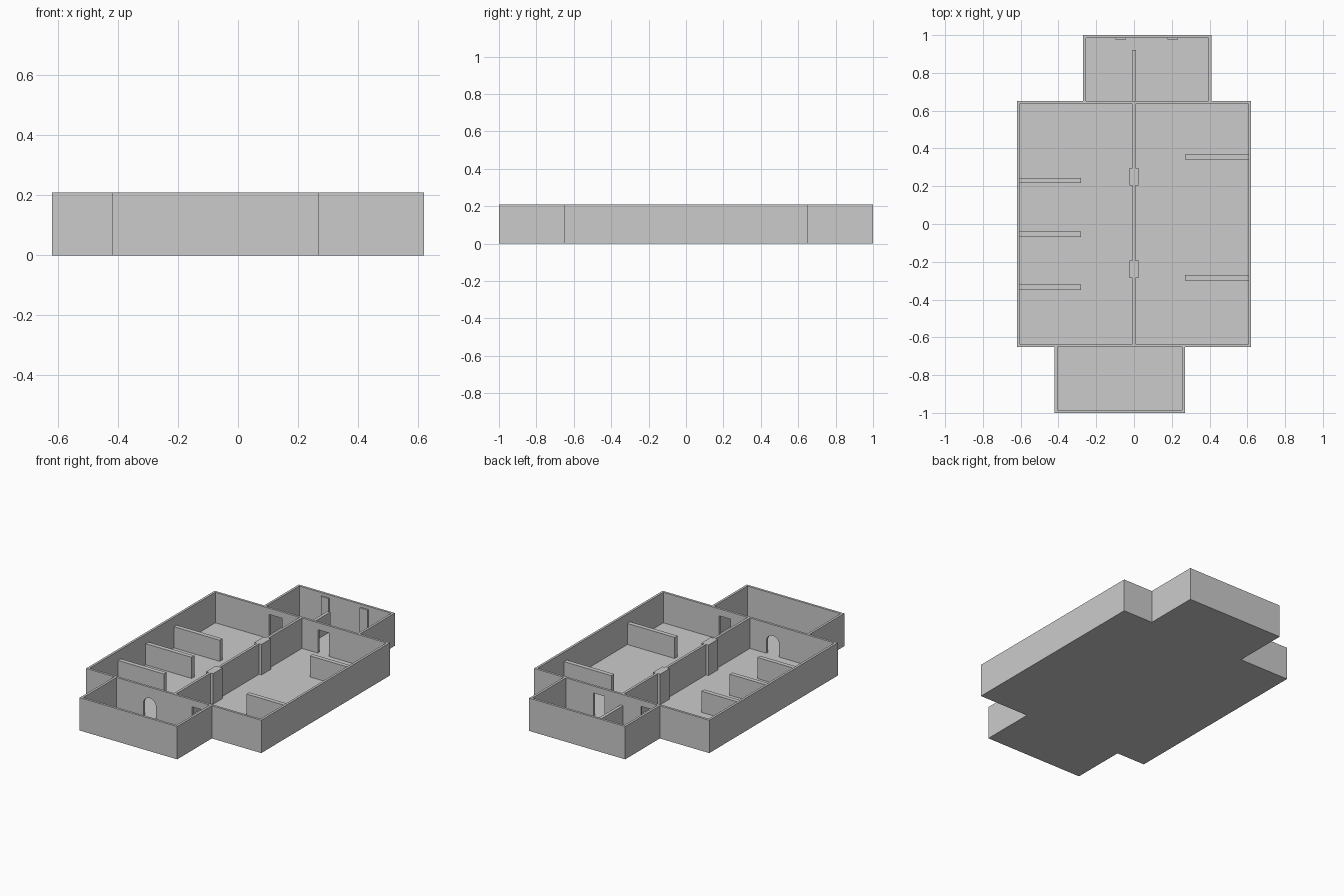
import bpy, bmesh, math

if "Cube" in bpy.data.objects:
    bpy.data.objects.remove(bpy.data.objects["Cube"])

H, T, F = 0.21, 0.015, 0.015   # wall top, wall thickness, floor thickness


def prism(name, pts, vec):
    """Extrude a closed planar outline along a vector."""
    bm = bmesh.new()
    face = bm.faces.new([bm.verts.new(p) for p in pts])
    ext = bmesh.ops.extrude_face_region(bm, geom=[face])
    bmesh.ops.translate(bm, vec=vec, verts=[g for g in ext["geom"] if isinstance(g, bmesh.types.BMVert)])
    bmesh.ops.recalc_face_normals(bm, faces=bm.faces)
    me = bpy.data.meshes.new(name)
    bm.to_mesh(me)
    bm.free()
    ob = bpy.data.objects.new(name, me)
    bpy.context.collection.objects.link(ob)
    return ob


def box(name, x0, x1, y0, y1, z0=F, z1=H):
    return prism(name, [(x0, y0, z0), (x1, y0, z0), (x1, y1, z0), (x0, y1, z0)], (0, 0, z1 - z0))


def door(cx, width, top, arched=False):
    """Doorway notch as (x, z) points, left to right."""
    r = width / 2
    if not arched:
        return [(cx - r, F), (cx - r, top), (cx + r, top), (cx + r, F)]
    arc = [math.pi * (1 - i / 12) for i in range(13)]
    return [(cx - r, F)] + [(cx + r * math.cos(a), top - r + r * math.sin(a)) for a in arc] + [(cx + r, F)]


def door_wall(name, y, doors):
    """Cross wall with doorways cut up from the floor."""
    pts = [(-0.62, F)] + [p for d in doors for p in d] + [(0.62, F), (0.62, H), (-0.62, H)]
    prism(name, [(x, y, z) for x, z in pts], (0, T, 0))


# Floor slab following the whole footprint
plan = [(-0.42, -1), (0.27, -1), (0.27, -0.65), (0.62, -0.65), (0.62, 0.65), (0.41, 0.65),
        (0.41, 1), (-0.27, 1), (-0.27, 0.65), (-0.62, 0.65), (-0.62, -0.65), (-0.42, -0.65)]
prism("floor", [(x, y, 0) for x, y in plan], (0, 0, F))

# Main hall walls
door_wall("hall_front_wall", -0.65, [door(-0.17, 0.09, 0.14, True), door(0.17, 0.08, 0.165)])
door_wall("hall_back_wall", 0.65 - T, [door(-0.18, 0.09, 0.17), door(0.16, 0.08, 0.165)])
box("hall_left_wall", -0.62, -0.62 + T, -0.65 + T, 0.65 - T)
box("hall_right_wall", 0.62 - T, 0.62, -0.65 + T, 0.65 - T)

# End rooms: two side walls and one end wall each
for label, x0, x1, s in (("front", -0.42, 0.27, -1), ("back", -0.27, 0.41, 1)):
    ya, yb = sorted((s * 0.65, s * (1 - T)))
    box(label + "_room_left_wall", x0, x0 + T, ya, yb)
    box(label + "_room_right_wall", x1 - T, x1, ya, yb)
    ya, yb = sorted((s * (1 - T), s))
    box(label + "_room_end_wall", x0, x1, ya, yb)

# Centre partition and its two pillars
box("centre_wall", -0.008, 0.008, -0.65 + T, 0.65 - T)
for y in (-0.24, 0.25):
    box("pillar", -0.025, 0.025, y - 0.047, y + 0.047)

# Low dividers along both side walls
for y in (0.23, -0.055, -0.335):
    box("left_divider", -0.62 + T, -0.28, y - 0.014, y + 0.014, F, 0.15)
for y in (0.355, -0.285):
    box("right_divider", 0.27, 0.62 - T, y - 0.014, y + 0.014, F, 0.15)

# Back room partition and wall pilasters
box("back_room_divider", -0.01, 0.01, 0.65, 0.92, F, 0.14)
for x in (-0.07, 0.205):
    box("pilaster", x - 0.028, x + 0.028, 0.977, 1 - T, F, 0.19)
